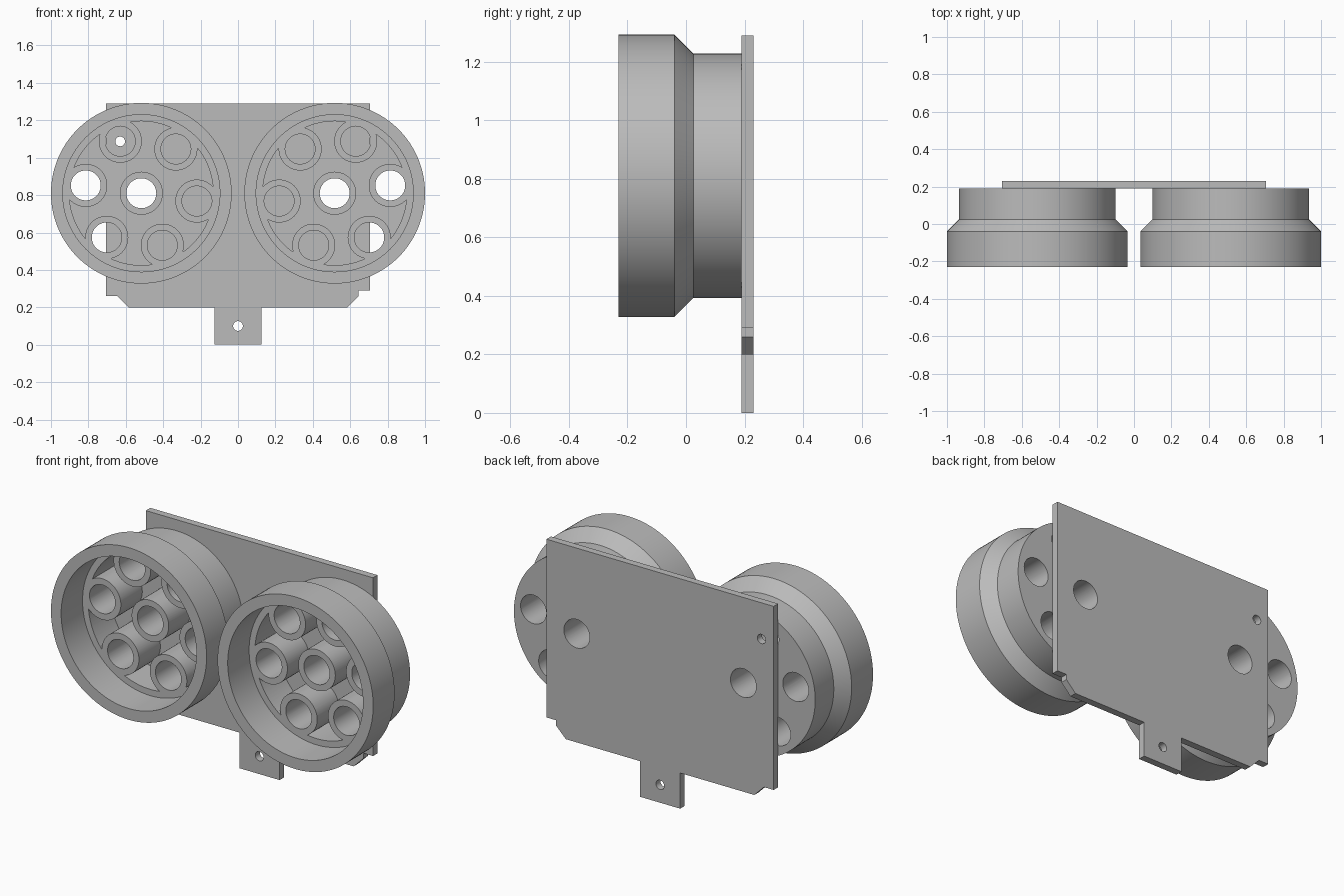
import bpy, bmesh
from math import cos, sin, radians
from mathutils import Matrix, Vector

cube = bpy.data.objects.get("Cube")
if cube:
    bpy.data.objects.remove(cube)

grey = bpy.data.materials.new("plain grey")
grey.use_nodes = True
GREY = (0.5, 0.5, 0.5, 1)
grey.diffuse_color = GREY
grey.node_tree.nodes["Principled BSDF"].inputs["Base Color"].default_value = GREY

WHEEL_X, WHEEL_Z = 0.517, 0.81
SHELF, FLOOR, BACK, PLATE_BACK = -0.04, 0.15, 0.19, 0.23


def finish(name, bm):
    bmesh.ops.recalc_face_normals(bm, faces=bm.faces)
    mesh = bpy.data.meshes.new(name)
    bm.to_mesh(mesh)
    bm.free()
    mesh.materials.append(grey)
    obj = bpy.data.objects.new(name, mesh)
    bpy.context.collection.objects.link(obj)
    return obj


def rods(name, centres, radius, y0, y1, sides=64):
    """Cylinders along y at the given (x, z) centres."""
    bm = bmesh.new()
    for x, z in centres:
        place = Matrix.Translation((x, (y0 + y1) / 2, z)) @ Matrix.Rotation(radians(90), 4, 'X')
        bmesh.ops.create_cone(bm, cap_ends=True, segments=sides, radius1=radius,
                              radius2=radius, depth=y1 - y0, matrix=place)
    return finish(name, bm)


def cut(obj, cutter):
    """Subtract the cutter and throw it away."""
    cutter.hide_render = True
    mod = obj.modifiers.new("cut", 'BOOLEAN')
    mod.operation, mod.solver, mod.object = 'DIFFERENCE', 'EXACT', cutter
    bpy.context.view_layer.objects.active = obj
    bpy.ops.object.modifier_apply(modifier=mod.name)
    bpy.data.objects.remove(cutter)


def smooth(obj):
    bpy.ops.object.select_all(action='DESELECT')
    obj.select_set(True)
    bpy.context.view_layer.objects.active = obj
    bpy.ops.object.shade_smooth_by_angle(angle=radians(30))


def lathe(name, profile, centre, steps=128):
    """Spin an (r, y) profile about the y axis through the centre."""
    bm = bmesh.new()
    verts = [bm.verts.new((r, y, 0)) for r, y in profile]
    edges = [bm.edges.new(pair) for pair in zip(verts, verts[1:])]
    bmesh.ops.spin(bm, geom=verts + edges, cent=(0, 0, 0), axis=(0, 1, 0),
                   angle=radians(360), steps=steps)
    bmesh.ops.remove_doubles(bm, verts=bm.verts, dist=0.0001)
    bmesh.ops.translate(bm, verts=bm.verts, vec=Vector((centre[0], 0, centre[1])))
    return finish(name, bm)


# Wheels: flared rim, stepped hub, pockets between seven tubes
rim_profile = [(0, SHELF), (0.42, SHELF), (0.42, -0.23), (0.483, -0.23),
               (0.483, SHELF), (0.418, 0.025), (0.418, BACK), (0, BACK)]
for side, name in ((-1, "right_wheel"), (1, "left_wheel")):
    centre = (side * WHEEL_X, WHEEL_Z)
    tubes = [centre]
    for k in range(6):
        a = radians(68 + 60 * k)
        tubes.append((centre[0] + side * 0.3 * cos(a), centre[1] + 0.3 * sin(a)))
    wheel = lathe(name, rim_profile, centre)
    pocket = rods("pocket_cutter", [centre], 0.385, -0.1, FLOOR, 128)
    cut(pocket, rods("tube_cutter", tubes, 0.115, -0.3, 0.3))
    cut(wheel, pocket)
    cut(wheel, rods("bore_cutter", tubes, 0.08, -0.15, 0.3))
    smooth(wheel)

# Back plate with hanging tab and clipped lower corners
outline = [(-0.705, 1.29), (-0.705, 0.26), (-0.645, 0.26), (-0.585, 0.2),
           (-0.125, 0.2), (-0.125, 0), (0.125, 0), (0.125, 0.2), (0.585, 0.2),
           (0.645, 0.26), (0.645, 0.29), (0.705, 0.29), (0.705, 1.29)]
bm = bmesh.new()
face = bm.faces.new([bm.verts.new((x, BACK, z)) for x, z in outline])
extruded = bmesh.ops.extrude_face_region(bm, geom=[face])["geom"]
moved = [v for v in extruded if isinstance(v, bmesh.types.BMVert)]
bmesh.ops.translate(bm, verts=moved, vec=(0, PLATE_BACK - BACK, 0))
plate = finish("back_plate", bm)

# Axle holes and small screw holes
axles = [(-WHEEL_X, WHEEL_Z), (WHEEL_X, WHEEL_Z)]
cut(plate, rods("axle_cutter", axles, 0.08, 0.1, 0.3))
cut(plate, rods("screw_cutter", [(-0.63, 1.087), (0, 0.1)], 0.026, 0.1, 0.3, 32))
smooth(plate)
